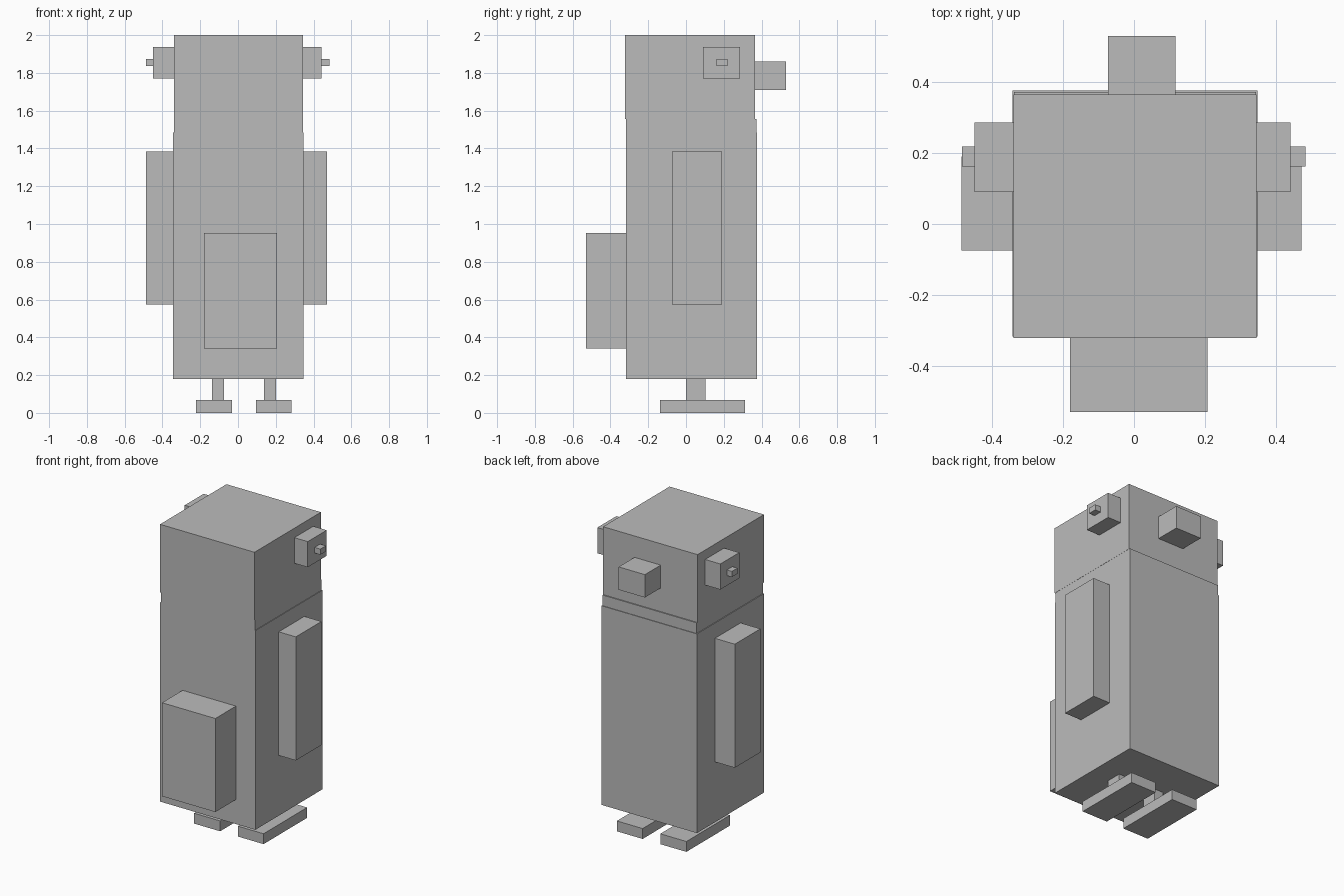
import bpy

cube = bpy.data.objects.get("Cube")
if cube:
    bpy.data.objects.remove(cube, do_unlink=True)

GREY = (0.5, 0.5, 0.5, 1.0)
grey = bpy.data.materials.new("plain_grey")
grey.use_nodes = True
grey.diffuse_color = GREY
grey.node_tree.nodes["Principled BSDF"].inputs["Base Color"].default_value = GREY


def box(name, x, y, z):
    """Add a box spanning the given (low, high) range on each axis."""
    spans = (x, y, z)
    bpy.ops.mesh.primitive_cube_add(size=1, location=[(a + b) / 2 for a, b in spans])
    obj = bpy.context.object
    obj.name = name
    obj.scale = [b - a for a, b in spans]
    bpy.ops.object.transform_apply(location=False, rotation=False, scale=True)
    obj.data.materials.append(grey)
    return obj


# Stacked trunk: body, slightly narrower neck band, head
box("body", (-0.343, 0.348), (-0.317, 0.377), (0.18, 1.485))
box("neck", (-0.338, 0.344), (-0.317, 0.373), (1.485, 1.555))
box("head", (-0.34, 0.345), (-0.322, 0.366), (1.555, 2.0))

# Blocks on the front and back
box("front_block", (-0.18, 0.207), (-0.53, -0.317), (0.34, 0.953))
box("beak", (-0.073, 0.117), (0.366, 0.53), (1.71, 1.86))

# Side parts: flippers, eyes and pupils
sides = {
    "right": ((-0.487, -0.343), (-0.45, -0.34), (-0.486, -0.45)),
    "left": ((0.348, 0.472), (0.345, 0.442), (0.442, 0.484)),
}
for side, (flipper_x, eye_x, pupil_x) in sides.items():
    box(side + "_flipper", flipper_x, (-0.075, 0.19), (0.575, 1.385))
    box(side + "_eye", eye_x, (0.091, 0.287), (1.77, 1.938))
    box(side + "_pupil", pupil_x, (0.162, 0.219), (1.836, 1.873))

# Legs and feet
stands = {
    "right": ((-0.138, -0.074), (-0.222, -0.033)),
    "left": ((0.137, 0.2), (0.095, 0.282)),
}
for side, (leg_x, foot_x) in stands.items():
    box(side + "_leg", leg_x, (0.0, 0.102), (0.068, 0.18))
    box(side + "_foot", foot_x, (-0.138, 0.313), (0.0, 0.068))
